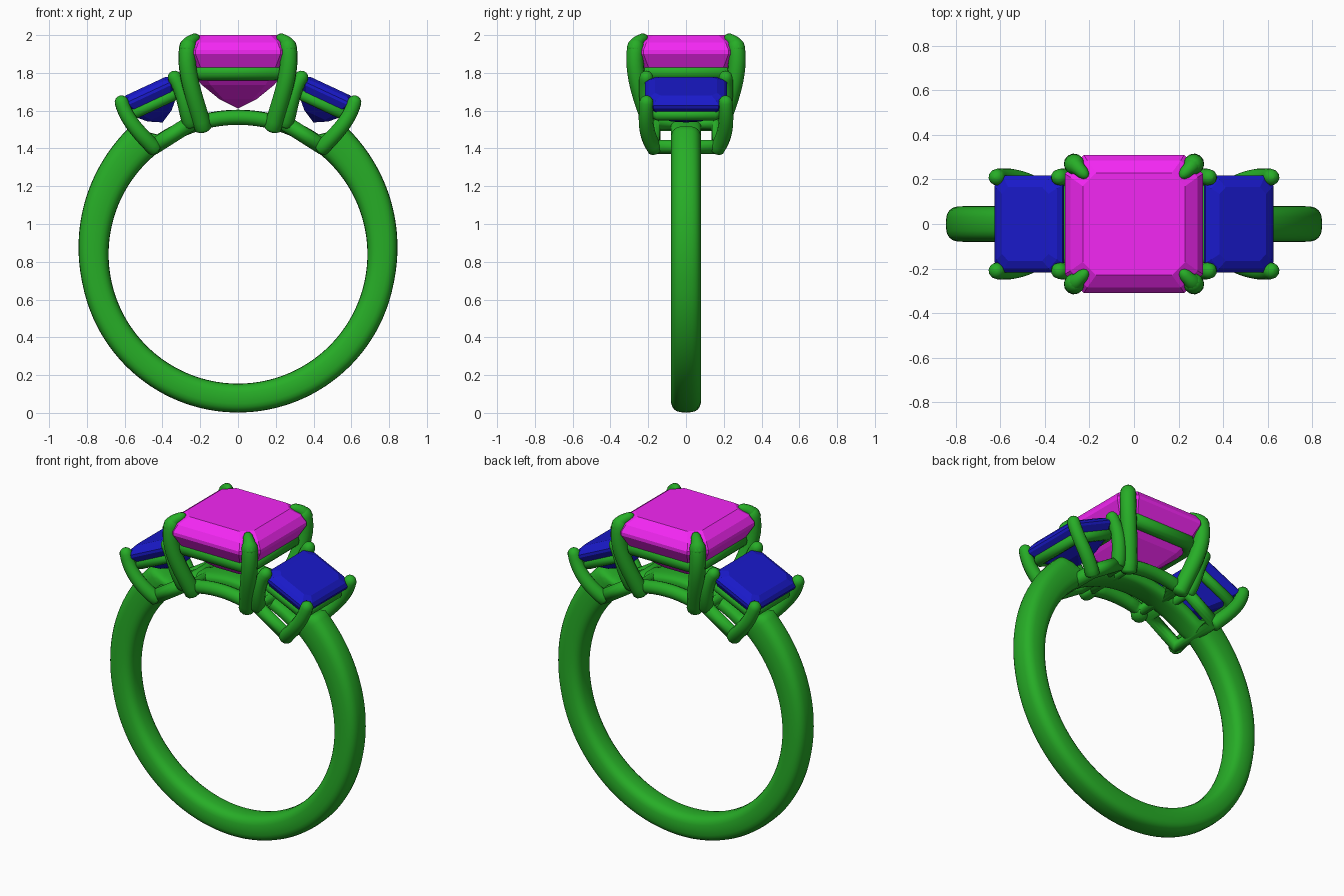
import bpy, bmesh, math
from mathutils import Vector

if "Cube" in bpy.data.objects:
    bpy.data.objects.remove(bpy.data.objects["Cube"])

def material(name, color):
    m = bpy.data.materials.new(name)
    m.diffuse_color = color
    m.use_nodes = True
    m.node_tree.nodes["Principled BSDF"].inputs["Base Color"].default_value = m.diffuse_color
    return m

METAL = material("green_metal", (0.02, 0.42, 0.02, 1))
PINK = material("magenta_gem", (0.9, 0.02, 0.9, 1))
BLUE = material("blue_gem", (0.01, 0.01, 0.6, 1))
CZ = 0.84  # ring centre height

def add_mesh(name, mesh, mat, smooth):
    ob = bpy.data.objects.new(name, mesh)
    bpy.context.collection.objects.link(ob)
    mesh.materials.clear()
    mesh.materials.append(mat)
    for p in mesh.polygons:
        p.use_smooth = smooth
    return ob

def finish(name, bm, mat, smooth):
    bmesh.ops.recalc_face_normals(bm, faces=bm.faces)
    mesh = bpy.data.meshes.new(name)
    bm.to_mesh(mesh)
    bm.free()
    return add_mesh(name, mesh, mat, smooth)

def tube(name, pts, radii, cyclic=False):
    """Round wire through points, baked to a mesh."""
    cu = bpy.data.curves.new(name, 'CURVE')
    cu.dimensions = '3D'
    cu.bevel_depth = 1.0
    cu.bevel_resolution = 4
    cu.use_fill_caps = True
    sp = cu.splines.new('POLY')
    sp.points.add(len(pts) - 1)
    for q, p, r in zip(sp.points, pts, radii):
        q.co = (*p, 1)
        q.radius = r
    sp.use_cyclic_u = cyclic
    tmp = bpy.data.objects.new("tmp", cu)
    bpy.context.collection.objects.link(tmp)
    dg = bpy.context.evaluated_depsgraph_get()
    mesh = bpy.data.meshes.new_from_object(tmp.evaluated_get(dg))
    bpy.data.objects.remove(tmp)
    mesh.name = name
    return add_mesh(name, mesh, METAL, True)

def bezier(ctrl, t):
    c = [Vector(p) for p in ctrl]
    while len(c) > 1:
        c = [a.lerp(b, t) for a, b in zip(c, c[1:])]
    return c[0]

def prong(name, ctrl, r0, r1, tip=1.0):
    """Bent wire with rounded ends; tip stretches the far cap into a claw."""
    n = 12
    pts = [bezier(ctrl, i / n) for i in range(n + 1)]
    rad = [r0 + (r1 - r0) * i / n for i in range(n + 1)]
    d0, d1 = (pts[0] - pts[1]).normalized(), (pts[-1] - pts[-2]).normalized()
    caps = [math.radians(a) for a in (25, 50, 72, 88)]
    start = [(pts[0] + d0 * r0 * 0.5 * math.sin(a), r0 * math.cos(a)) for a in reversed(caps)]
    end = [(pts[-1] + d1 * r1 * tip * math.sin(a), r1 * math.cos(a)) for a in caps]
    tube(name, [p for p, _ in start] + pts + [p for p, _ in end],
         [r for _, r in start] + rad + [r for _, r in end])

def rect_loop(hx, hy, cut):
    return [(hx, -hy + cut), (hx, hy - cut), (hx - cut, hy), (-hx + cut, hy),
            (-hx, hy - cut), (-hx, -hy + cut), (-hx + cut, -hy), (hx - cut, -hy)]

def gem(name, layers, culet, place, mat):
    """Step-cut stone: stacked cut-corner rectangles closing at a point."""
    bm = bmesh.new()
    rings = [[bm.verts.new(place(u, v, w)) for u, v in rect_loop(hx, hy, cut)]
             for hx, hy, cut, w in layers]
    bm.faces.new(rings[0])
    for a, b in zip(rings, rings[1:]):
        for i in range(8):
            bm.faces.new((a[i], a[i - 1], b[i - 1], b[i]))
    tip = bm.verts.new(place(0, 0, culet))
    for i in range(8):
        bm.faces.new((rings[-1][i], rings[-1][i - 1], tip))
    finish(name, bm, mat, False)

# band: rounded section, thin under the heads, thick at the shoulders
def outer_radius(deg):
    a = abs(deg)
    if a < 40:
        t = max(0, (a - 34) / 6)
        return 0.765 + 0.12 * t * t * (3 - 2 * t)
    return 0.838 + 0.047 * max(0, 1 - (a - 40) / 62) ** 1.3

bm = bmesh.new()
rings = []
for i in range(180):
    deg = -180 + i * 2
    phi, ro, ri = math.radians(deg), outer_radius(deg), 0.685
    ring = []
    for k in range(24):
        a = 2 * math.pi * k / 24
        c, s = math.cos(a), math.sin(a)
        r = (ro + ri) / 2 + (ro - ri) / 2 * math.copysign(abs(c) ** 0.7, c)
        y = 0.08 * math.copysign(abs(s) ** 0.7, s)
        ring.append(bm.verts.new((r * math.sin(phi), y, CZ + r * math.cos(phi))))
    rings.append(ring)
for i in range(180):
    a, b = rings[i - 1], rings[i]
    for k in range(24):
        bm.faces.new((a[k - 1], a[k], b[k], b[k - 1]))
finish("band", bm, METAL, True)

# centre stone
gem("centre_gem", [(0.23, 0.23, 0.06, 2.0), (0.285, 0.285, 0.075, 1.96), (0.31, 0.31, 0.085, 1.92),
                   (0.31, 0.31, 0.085, 1.90), (0.265, 0.265, 0.07, 1.82), (0.19, 0.19, 0.045, 1.735),
                   (0.1, 0.1, 0.02, 1.662)], 1.612, lambda u, v, w: (u, v, w), PINK)

# centre head: upper rail, arched base rail, four claw prongs
loop = rect_loop(0.235, 0.235, 0.05)
tube("centre_rail", [(x, y, 1.805) for x, y in loop], [0.045] * 8, True)
base = []
for side in (-1, 1):
    for i in range(9):
        phi = math.radians(-15 + 30 * i / 8) * -side
        base.append((0.725 * math.sin(phi), 0.165 * side, CZ + 0.725 * math.cos(phi)))
tube("centre_base_rail", base, [0.04] * len(base), True)
for sx in (-1, 1):
    for sy in (-1, 1):
        prong("centre_prong", [(0.185 * sx, 0.175 * sy, 1.51), (0.225 * sx, 0.235 * sy, 1.66),
                               (0.285 * sx, 0.285 * sy, 1.8), (0.266 * sx, 0.266 * sy, 1.935)],
              0.047, 0.046, 1.1)
        prong("centre_claw", [(0.27 * sx, 0.27 * sy, 1.925), (0.265 * sx, 0.265 * sy, 1.96),
                              (0.24 * sx, 0.24 * sy, 1.975)], 0.044, 0.03, 1.6)

# side heads, tilted 25 degrees away from the centre
C, S = math.cos(math.radians(25)), math.sin(math.radians(25))
for sx in (-1, 1):
    tag = "right" if sx > 0 else "left"

    def place(u, v, w, sx=sx):
        return Vector((sx * (0.47 + u * C + w * S), v, 1.69 - u * S + w * C))

    gem(tag + "_gem", [(0.115, 0.165, 0.03, 0.044), (0.15, 0.2, 0.04, 0.028), (0.168, 0.218, 0.045, 0.008),
                       (0.168, 0.218, 0.045, -0.008), (0.13, 0.18, 0.035, -0.07),
                       (0.07, 0.1, 0.02, -0.13)], -0.168, place, BLUE)
    tube(tag + "_rail", [place(u, v, -0.06) for u, v in rect_loop(0.135, 0.175, 0.03)], [0.032] * 8, True)
    low = [(0.1, -0.165, -0.265), (0.1, 0.165, -0.265), (-0.13, 0.165, -0.235), (-0.13, -0.165, -0.235)]
    tube(tag + "_base_rail", [place(*p) for p in low], [0.042] * 4, True)
    for sy in (-1, 1):
        prong(tag + "_outer_prong", [place(0.098, 0.165 * sy, -0.275), place(0.13, 0.215 * sy, -0.18),
                                     place(0.17, 0.215 * sy, -0.08), place(0.152, 0.21 * sy, 0.02)],
              0.042, 0.037)
        prong(tag + "_inner_prong", [place(-0.13, 0.165 * sy, -0.235), place(-0.14, 0.21 * sy, -0.15),
                                     place(-0.17, 0.215 * sy, -0.07), place(-0.158, 0.21 * sy, 0.02)],
              0.042, 0.037)
